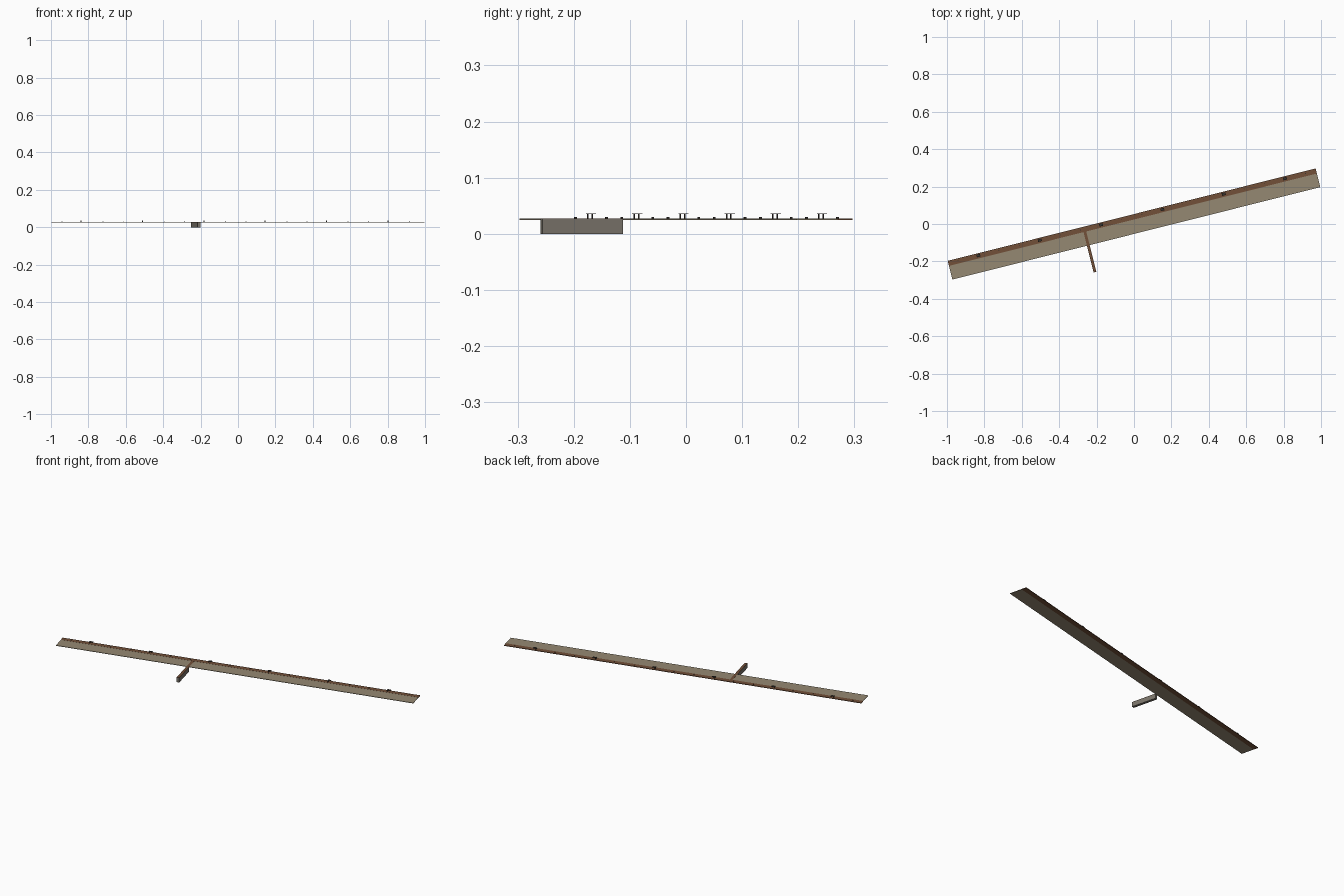
import bpy, bmesh, math
from mathutils import Matrix, Vector

if "Cube" in bpy.data.objects:
    bpy.data.objects.remove(bpy.data.objects["Cube"])

ANGLE = math.radians(14.1)
ROT = Matrix.Rotation(ANGLE, 4, 'Z')


def material(name, rgb):
    m = bpy.data.materials.new(name)
    m.diffuse_color = (*rgb, 1)
    m.use_nodes = True
    m.node_tree.nodes["Principled BSDF"].inputs["Base Color"].default_value = m.diffuse_color
    return m


TAN = material("tan_paving", (0.30, 0.25, 0.17))
BROWN = material("brown_edging", (0.17, 0.08, 0.04))
STONE = material("stone", (0.20, 0.18, 0.15))
DARK = material("dark_metal", (0.04, 0.035, 0.03))


def boxes(name, parts, mat):
    """Boxes given as (u0, u1, v0, v1, z0, z1) in the slanted pier frame."""
    bm = bmesh.new()
    for u0, u1, v0, v1, z0, z1 in parts:
        centre = Vector(((u0 + u1) / 2, (v0 + v1) / 2, (z0 + z1) / 2))
        size = Matrix.Diagonal((u1 - u0, v1 - v0, z1 - z0, 1))
        bmesh.ops.create_cube(bm, size=1, matrix=ROT @ Matrix.Translation(centre) @ size)
    me = bpy.data.meshes.new(name)
    bm.to_mesh(me)
    bm.free()
    me.materials.append(mat)
    ob = bpy.data.objects.new(name, me)
    bpy.context.collection.objects.link(ob)
    return ob


L, W = 1.014, 0.0515
STRIP = 0.0235          # front edge of the brown edging
TOP = 0.0275

# Long deck with brown edging along its back
boxes("deck", [(-L, L, -W, STRIP, 0.0245, 0.0270)], TAN)
boxes("back_edging", [(-L, L, STRIP, W, 0.0245, TOP)], BROWN)

# Cross jetty: stone body outside the deck, brown cap running over it
U = -0.265
boxes("jetty_body", [(U - 0.0075, U + 0.0075, -0.199, -W, 0, 0.0262)], STONE)
boxes("jetty_cap", [(U - 0.0075, U + 0.0075, -0.199, STRIP, 0.0262, TOP)], BROWN)

# Mooring cleats: two legs and a flat top, with small studs between them
V = 0.0385
for i in range(6):
    u = -0.848 + i * 0.338
    boxes(f"cleat_{i + 1}", [
        (u - 0.010, u + 0.010, V - 0.007, V + 0.007, 0.0350, 0.0362),
        (u - 0.008, u - 0.005, V - 0.005, V - 0.003, TOP, 0.0350),
        (u - 0.008, u - 0.005, V + 0.003, V + 0.005, TOP, 0.0350)], DARK)
    boxes(f"studs_{i + 1}", [
        (u + s * 0.113 - 0.002, u + s * 0.113 + 0.002, V - 0.002, V + 0.002, TOP, 0.0300)
        for s in (-1, 1)], DARK)
